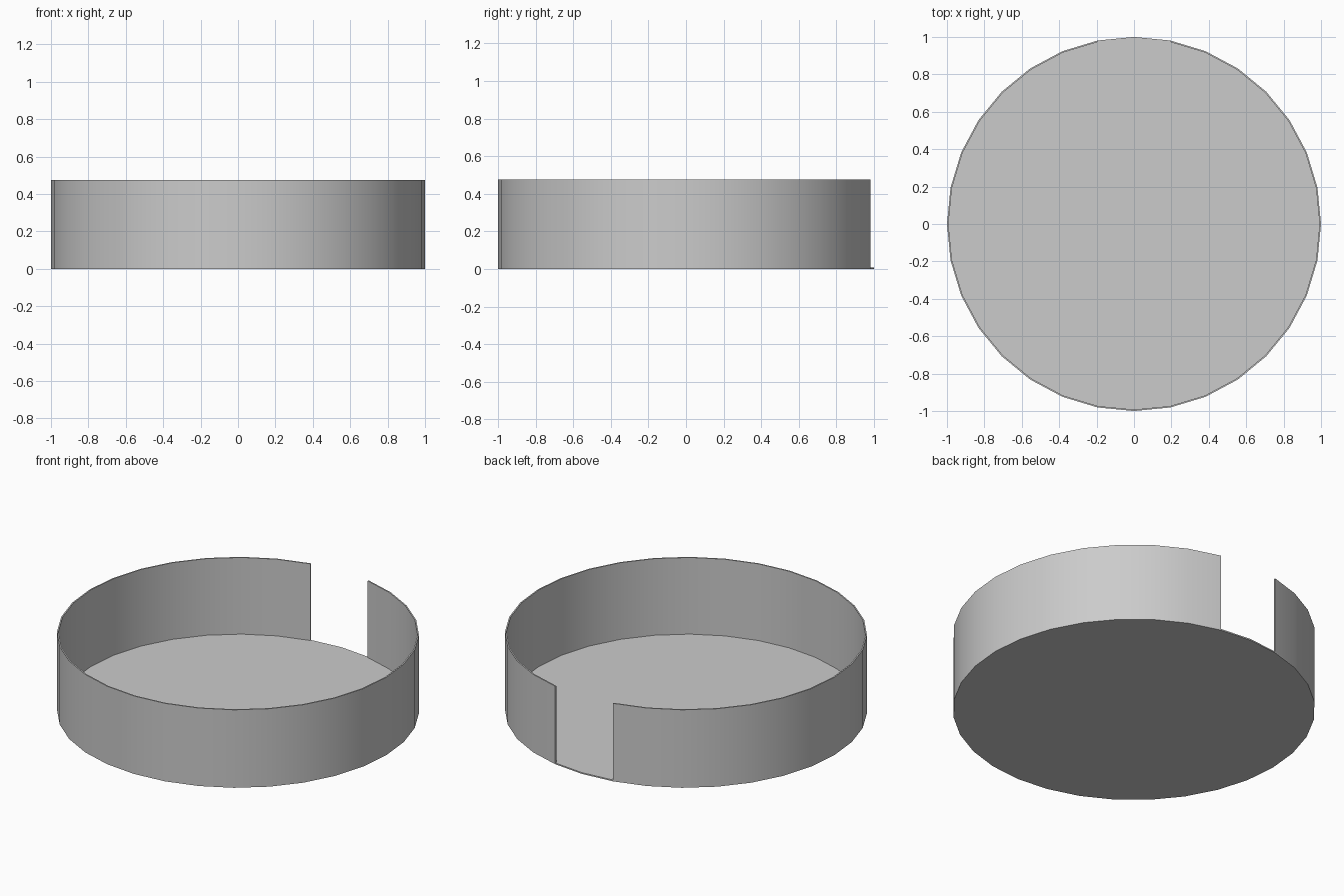
import bpy, bmesh, math

if "Cube" in bpy.data.objects:
    bpy.data.objects.remove(bpy.data.objects["Cube"])

SIDES = 32
RADIUS = 1.0
THICK = 0.008
HEIGHT = 0.475


def ring_point(k, r, z):
    a = 2 * math.pi * k / SIDES
    return (r * math.cos(a), r * math.sin(a), z)


def make_object(name, bm):
    bmesh.ops.recalc_face_normals(bm, faces=bm.faces)
    mesh = bpy.data.meshes.new(name)
    bm.to_mesh(mesh)
    bm.free()
    obj = bpy.data.objects.new(name, mesh)
    bpy.context.collection.objects.link(obj)
    bpy.ops.object.select_all(action='DESELECT')
    obj.select_set(True)
    bpy.context.view_layer.objects.active = obj
    bpy.ops.object.shade_smooth_by_angle(angle=math.radians(30))
    return obj


# Floor: thin full disc
bm = bmesh.new()
disc = bm.faces.new([bm.verts.new(ring_point(k, RADIUS, 0)) for k in range(SIDES)])
ext = bmesh.ops.extrude_face_region(bm, geom=[disc], use_keep_orig=True)
top = [g for g in ext["geom"] if isinstance(g, bmesh.types.BMVert)]
bmesh.ops.translate(bm, verts=top, vec=(0, 0, THICK))
make_object("floor", bm)

# Wall: thin rim with a two-segment doorway at the back (+y)
bm = bmesh.new()
first = SIDES // 4 + 1
section = [(RADIUS, THICK), (RADIUS, HEIGHT), (RADIUS - THICK, HEIGHT), (RADIUS - THICK, THICK)]
rings = [[bm.verts.new(ring_point(k, r, z)) for r, z in section]
         for k in range(first, first + SIDES - 1)]
for a, b in zip(rings, rings[1:]):
    for i in range(4):
        j = (i + 1) % 4
        bm.faces.new((a[i], b[i], b[j], a[j]))
bm.faces.new(rings[0])
bm.faces.new(rings[-1])
make_object("rim_wall", bm)
